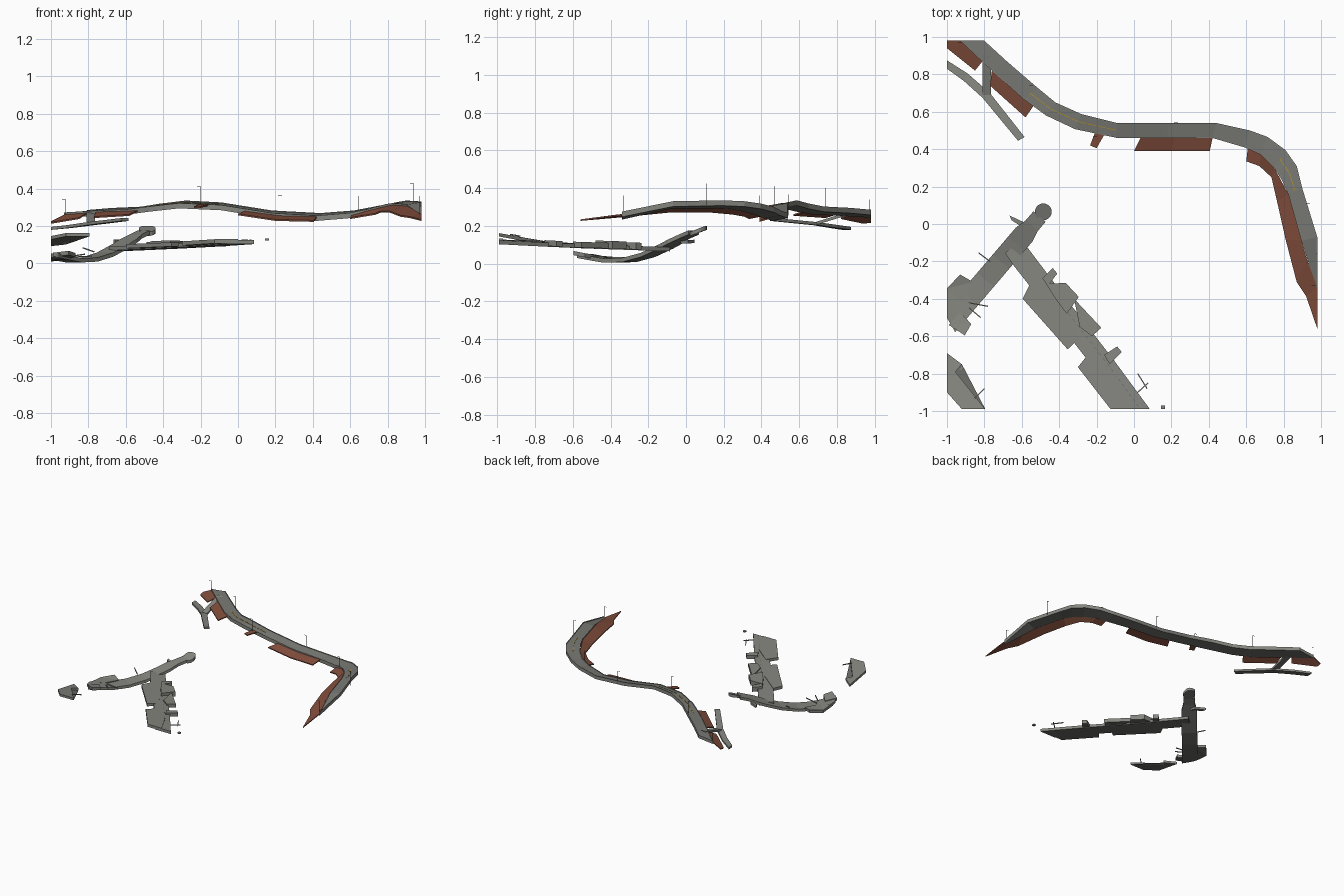
import bpy
import bmesh
from mathutils import Vector

old = bpy.data.objects.get("Cube")
if old:
    bpy.data.objects.remove(old, do_unlink=True)


def material(name, r, g, b):
    mat = bpy.data.materials.new(name)
    mat.use_nodes = True
    mat.diffuse_color = (r, g, b, 1)
    mat.node_tree.nodes["Principled BSDF"].inputs["Base Color"].default_value = (r, g, b, 1)
    return mat


asphalt = material("asphalt", .19, .19, .175)
concrete = material("concrete", .235, .237, .213)
under = material("dark_underside", .14, .14, .13)
brick = material("red_brown_bank", .22, .075, .045)
yellow = material("line_yellow", .45, .28, .02)
metal = material("dark_metal", .1, .1, .1)


def finish(name, bm, *mats):
    """Make a flat shaded object; with three materials they go to top, sides and underside."""
    bmesh.ops.remove_doubles(bm, verts=bm.verts, dist=.00001)
    bmesh.ops.recalc_face_normals(bm, faces=bm.faces)
    bm.normal_update()
    for face in bm.faces:
        z = face.normal.z
        face.material_index = 0 if z > .5 else len(mats) - 1 if z < -.5 else len(mats) // 2
    mesh = bpy.data.meshes.new(name)
    bm.to_mesh(mesh)
    bm.free()
    for mat in mats:
        mesh.materials.append(mat)
    bpy.context.collection.objects.link(bpy.data.objects.new(name, mesh))


def add_ribbon(bm, rows, thick):
    """Add a solid strip between pairs of edge points."""
    drop = Vector((0, 0, thick))
    rings = [[bm.verts.new(p) for p in (a, b, b - drop, a - drop)] for a, b in rows]
    for r, s in zip(rings, rings[1:]):
        for i in range(4):
            j = (i + 1) % 4
            bm.faces.new((r[i], r[j], s[j], s[i]))
    bm.faces.new(rings[0])
    bm.faces.new(rings[-1][::-1])


def ribbon(name, rows, thick, *mats):
    bm = bmesh.new()
    add_ribbon(bm, rows, thick)
    finish(name, bm, *mats)


def slab(name, outline, height, thick, *mats):
    """Flat paving with a free outline, draped at the given height rule."""
    bm = bmesh.new()
    top = [bm.verts.new((x, y, height(y))) for x, y in outline]
    low = [bm.verts.new((x, y, height(y) - thick)) for x, y in outline]
    faces = [bm.faces.new(top), bm.faces.new(low[::-1])]
    for i in range(len(top)):
        j = i - 1
        bm.faces.new((top[j], top[i], low[i], low[j]))
    bmesh.ops.triangulate(bm, faces=faces)
    finish(name, bm, *mats)


def add_bar(bm, a, b, size):
    """Add a thin square bar between two points."""
    a, b = Vector(a), Vector(b)
    along = (b - a).normalized()
    side = along.cross(Vector((0, 0, 1)))
    side = (side if side.length > .1 else Vector((1, 0, 0))).normalized() * size / 2
    up = side.cross(along).normalized() * size / 2
    ends = [[bm.verts.new(p + s) for s in (side + up, side - up, -side - up, up - side)] for p in (a, b)]
    for i in range(4):
        j = (i + 1) % 4
        bm.faces.new((ends[0][i], ends[0][j], ends[1][j], ends[1][i]))
    bm.faces.new(ends[0])
    bm.faces.new(ends[1][::-1])


def profile(*points):
    """Height rule: piecewise linear z along y."""
    def height(y):
        y = min(max(y, points[0][0]), points[-1][0])
        for (a, za), (b, zb) in zip(points, points[1:]):
            if y <= b:
                return za + (zb - za) * (y - a) / (b - a)
    return height


def pairs(rows, tilt=0):
    return [(Vector((a, b, z + tilt)), Vector((c, d, z - tilt))) for a, b, c, d, z in rows]


def inner(rows, t, u, lift):
    """Narrow lane between two fractions of the road width."""
    rise = Vector((0, 0, lift))
    return [(a.lerp(b, t) + rise, a.lerp(b, u) + rise) for a, b in rows]


# Main elevated road, banked inwards: outer edge, inner edge, height
main = pairs([
    (-.8, .98, -.93, .98, .275), (-.68, .87, -.76, .82, .285),
    (-.52, .732, -.59, .667, .292), (-.42, .65, -.47, .58, .308),
    (-.28, .587, -.315, .507, .325), (-.09, .54, -.09, .46, .315),
    (.18, .54, .18, .46, .272), (.44, .54, .42, .46, .258),
    (.62, .5, .59, .41, .272), (.715, .465, .68, .37, .29),
    (.81, .395, .75, .3, .308), (.87, .31, .79, .235, .32),
    (.9, .19, .825, .16, .325), (.98, -.07, .895, -.09, .32),
    (.98, -.34, .975, -.34, .265)], .007)
ribbon("main_road", main, .024, asphalt, concrete, under)
for side, t in (("outer", 0), ("inner", .95)):
    ribbon(side + "_kerb", inner(main, t, t + .05, .004), .007, concrete)

# Centre lines, broken into long dashes
bm = bmesh.new()
for section in (main[2:6], main[10:13]):
    lane = inner(section, .475, .525, .002)
    for (a, b), (c, d) in zip(lane, lane[1:]):
        for i in range(4):
            t, u = i / 4, (i + .85) / 4
            add_ribbon(bm, [(a.lerp(c, t), b.lerp(d, t)), (a.lerp(c, u), b.lerp(d, u))], .003)
finish("centre_line", bm, yellow)

# Sloping banks below the road: road edge, then foot
bank_rows = {
    "west_bank": [(-.92, .98, .265, -1, .98, .225), (-.9, .96, .265, -1, .94, .22),
                  (-.81, .87, .27, -.85, .82, .245)],
    "northwest_bank": [(-.76, .82, .275, -.77, .74, .25), (-.535, .635, .285, -.58, .57, .262)],
    "small_bank": [(-.21, .485, .315, -.235, .42, .305), (-.16, .475, .315, -.2, .405, .305)],
    "middle_bank": [(.035, .46, .28, 0, .39, .265), (.22, .46, .255, .2, .39, .235),
                    (.42, .46, .25, .405, .39, .23)],
    "east_bank": [(.61, .42, .262, .6, .335, .245), (.68, .37, .278, .67, .31, .257),
                  (.75, .3, .295, .735, .25, .268), (.825, .16, .312, .765, .12, .28),
                  (.895, -.09, .307, .81, -.08, .28), (.925, -.19, .297, .87, -.31, .257),
                  (.98, -.34, .263, .92, -.385, .25), (.98, -.37, .26, .98, -.56, .235)],
}
for name, rows in bank_rows.items():
    ribbon(name, [(Vector(r[:3]), Vector(r[3:])) for r in rows], .008, brick)

# Side path and its ramp up to the main road
ribbon("side_path", pairs([
    (-1, .875, -1, .83, .195), (-.89, .805, -.91, .765, .205),
    (-.77, .7, -.81, .675, .22), (-.585, .465, -.62, .445, .243)]), .016, concrete, concrete, under)
ribbon("path_ramp", pairs([
    (-.765, .69, -.81, .69, .222), (-.765, .82, -.81, .82, .262),
    (-.765, .9, -.81, .9, .283)]), .016, concrete, concrete, under)

# Lower road with a rounded end
low_height = profile((-.62, .068), (-.5, .045), (-.4, .027), (-.3, .031), (-.2, .058),
                     (-.1, .105), (0, .16), (.1, .2))
start, stop = Vector((-.505, .04)), Vector((-1, -.54))
across = Vector((-.76, .65))
lower = []
for i in range(13):
    p = start.lerp(stop, i / 12)
    half = across * (.043 if i < 2 else .058)
    lower.append(tuple(Vector((max(q.x, -1), q.y, low_height(p.y))) for q in (p + half, p - half)))
ribbon("lower_road", lower, .022, concrete, concrete, under)
cap = bmesh.new()
bmesh.ops.create_cone(cap, cap_ends=True, segments=20, radius1=.045, radius2=.045, depth=.022)
for v in cap.verts:
    v.co += Vector((-.485, .065, low_height(.065 + v.co.y) - .011))
finish("lower_road_end", cap, concrete, concrete, under)

# Street branching from the lower road
street_height = profile((-.98, .125), (-.6, .105), (-.35, .097), (-.1, .088))
street = []
for a, b, c, d in [(-.6, -.085, -.69, -.155), (-.54, -.165, -.645, -.22), (-.32, -.455, -.41, -.52),
                   (-.11, -.725, -.2, -.79), (.085, -.99, -.06, -.99)]:
    street.append((Vector((a, b, street_height(b))), Vector((c, d, street_height(d)))))
ribbon("street", street, .022, concrete, concrete, under)

# Paved plots beside the street and the lower road: height rule, lift, outline
corner_height = profile((-.99, .162), (-.7, .11))
plots = [
    ("west_plot", street_height, .004,
     [(-.56, -.33), (-.595, -.4), (-.355, -.67), (-.29, -.61), (-.38, -.47)]),
    ("south_plot", street_height, .004, [(-.24, -.69), (-.3, -.765), (-.125, -.99), (0, -.99), (-.1, -.8)]),
    ("step_plot", street_height, .018, [(-.49, -.29), (-.435, -.235), (-.41, -.265), (-.46, -.33)]),
    ("upper_plot", street_height, .022,
     [(-.47, -.32), (-.365, -.315), (-.295, -.39), (-.36, -.48), (-.42, -.4)]),
    ("east_plot", street_height, .012, [(-.32, -.4), (-.175, -.555), (-.225, -.6), (-.29, -.55)]),
    ("end_plot", street_height, .012, [(-.16, -.7), (-.09, -.655), (-.065, -.685), (-.13, -.75)]),
    ("lower_plot", low_height, .004, [(-1, -.345), (-.93, -.27), (-.86, -.31), (-.92, -.42), (-1, -.47)]),
    ("lower_pad", low_height, .004, [(-.93, -.47), (-.87, -.535), (-.905, -.595), (-.99, -.54)]),
    ("lower_stub", profile((-.1, .12), (.1, .13)), 0,
     [(-.665, .045), (-.59, .01), (-.575, -.03), (-.655, .02)]),
    ("corner_plot", corner_height, 0, [(-1, -.69), (-.92, -.75), (-.955, -.79), (-.795, -.99),
                                       (-.92, -.99), (-1, -.9)]),
]
for name, height, lift, outline in plots:
    slab(name, outline, lambda y: height(y) + lift, .018 + lift, concrete, concrete, under)
slab("far_block", [(.145, -.97), (.165, -.97), (.165, -.99), (.145, -.99)], lambda y: .133, .01, concrete)

# Dark dashes on the street
bm = bmesh.new()
for a, b in zip(street[2:], street[3:]):
    for i in range(9):
        p, q = a[0].lerp(a[1], .35), b[0].lerp(b[1], .35)
        add_bar(bm, p.lerp(q, i / 9), p.lerp(q, (i + .5) / 9), .002)
finish("street_dashes", bm, metal)

# Thin barriers and railings
bm = bmesh.new()
for height, a, b in [
        (low_height, (-.89, -.42), (-.78, -.44)), (low_height, (-.83, -.155), (-.77, -.2)),
        (low_height, (-.88, -.45), (-.82, -.5)),
        (street_height, (.02, -.8), (.07, -.88)), (street_height, (.075, -.85), (.02, -.9)),
        (corner_height, (-.85, -.93), (-.8, -.88))]:
    add_bar(bm, (*a, height(a[1]) + .004), (*b, height(b[1]) + .004), .006)
finish("railings", bm, concrete)

# Street lamps: foot position, foot height, top height
bm = bmesh.new()
for x, y, z, top in [(-.92, .97, .25, .34), (-.54, .74, .28, .4), (-.2, .47, .315, .41),
                     (.235, .545, .255, .365), (.645, .39, .26, .36), (.94, .11, .31, .425),
                     (.97, -.33, .26, .36)]:
    add_bar(bm, (x, y, z), (x, y, top), .002)
    add_bar(bm, (x, y, top), (x - .02, y, top), .002)
finish("street_lamps", bm, metal)
